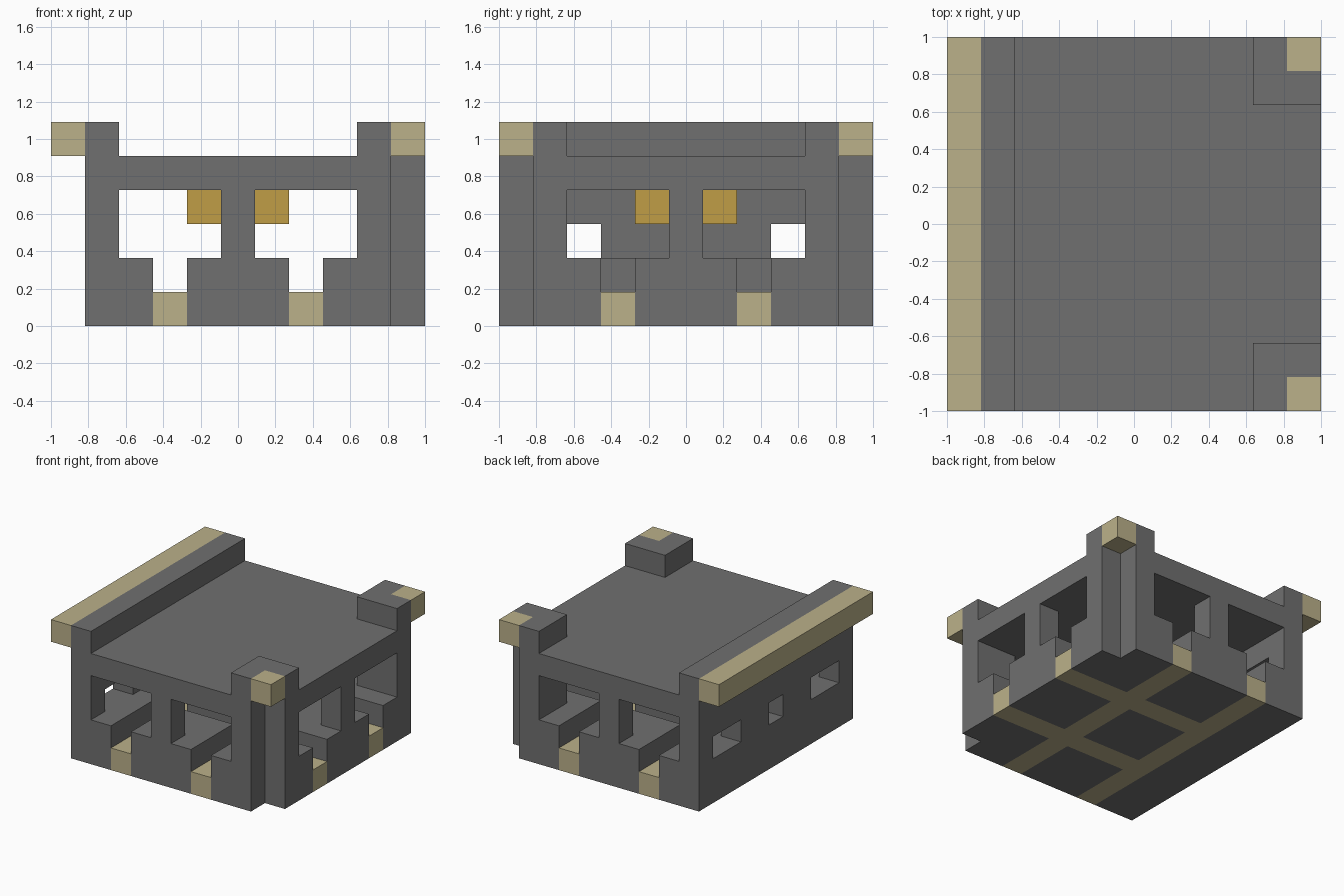
import bpy
import bmesh
from mathutils import Matrix, Vector

N = 11           # grid cells along the longest side
U = 2 / N        # size of one cell

cube = bpy.data.objects.get("Cube")
if cube:
    bpy.data.objects.remove(cube, do_unlink=True)


def material(name, rgb):
    mat = bpy.data.materials.new(name)
    mat.use_nodes = True
    mat.diffuse_color = (*rgb, 1)
    mat.node_tree.nodes["Principled BSDF"].inputs["Base Color"].default_value = (*rgb, 1)
    return mat


stone = material("grey stone", (0.162, 0.162, 0.162))
wood = material("pale wood", (0.497, 0.440, 0.254))
gold = material("lamp gold", (0.527, 0.337, 0.061))


def part(name, mat, boxes):
    """One object from boxes given as (x, y, z) cell ranges, end excluded."""
    bm = bmesh.new()
    for box in boxes:
        centre = Vector([(a + b) / 2 * U for a, b in box]) - Vector((1, 1, 0))
        size = Vector([(b - a) * U for a, b in box])
        bmesh.ops.create_cube(bm, size=1, matrix=Matrix.Translation(centre) @ Matrix.Diagonal((*size, 1)))
    mesh = bpy.data.meshes.new(name)
    bm.to_mesh(mesh)
    bm.free()
    mesh.materials.append(mat)
    obj = bpy.data.objects.new(name, mesh)
    bpy.context.collection.objects.link(obj)
    return obj


def both(boxes):
    """The boxes and their copies mirrored front to back."""
    return boxes + [(x, (N - y[1], N - y[0]), z) for x, y, z in boxes]


# Base: raised blocks parted by channels, with notched right-hand corners
base = (0, 2)
part("base_blocks", stone,
     [((1, 3), (0, N), base), ((4, 7), (4, 7), base), ((8, N), (4, 7), base)]
     + both([((4, 7), (0, 3), base), ((8, 10), (0, 3), base), ((10, N), (1, 3), base)]))

# Timber strips on the channel floors
part("floor_strips", wood,
     [((x, x + 1), (0, N), (0, 1)) for x in (3, 7)]
     + both([(x, (3, 4), (0, 1)) for x in ((4, 7), (8, N))]))

# Side wall with three low windows
part("side_wall", stone,
     [((1, 2), (0, N), (3, 4))] + both([((1, 2), y, (2, 3)) for y in ((0, 1), (3, 5))]))

# Pillars: corners, wall middles and centre
part("corner_pillars", stone, both([((9, 10), (0, 2), (2, 4)), ((10, N), (1, 2), (2, 4))]))
part("middle_pillars", stone, both([((5, 6), (0, 1), (2, 4))]) + [((10, N), (5, 6), (2, 4))])
part("centre_pillar", stone, [((5, 6), (5, 6), (2, 4))])

# Lamps on the four sides of the centre pillar
part("lamps", gold, [((x, x + 1), (y, y + 1), (3, 4))
                     for x, y in ((4, 5), (6, 5), (5, 4), (5, 6))])

# Roof slab, parapet and corner caps
part("roof", stone, [((1, 10), (0, N), (4, 5)), ((10, N), (1, 10), (4, 5))])
part("parapet", stone, [((1, 2), (0, N), (5, 6))])
part("corner_caps", stone, both([((9, 10), (0, 2), (5, 6)), ((10, N), (1, 2), (5, 6))]))

# Overhanging timber beam and beam ends
part("long_beam", wood, [((0, 1), (0, N), (5, 6))])
part("beam_ends", wood, both([((10, N), (0, 1), (5, 6))]))
